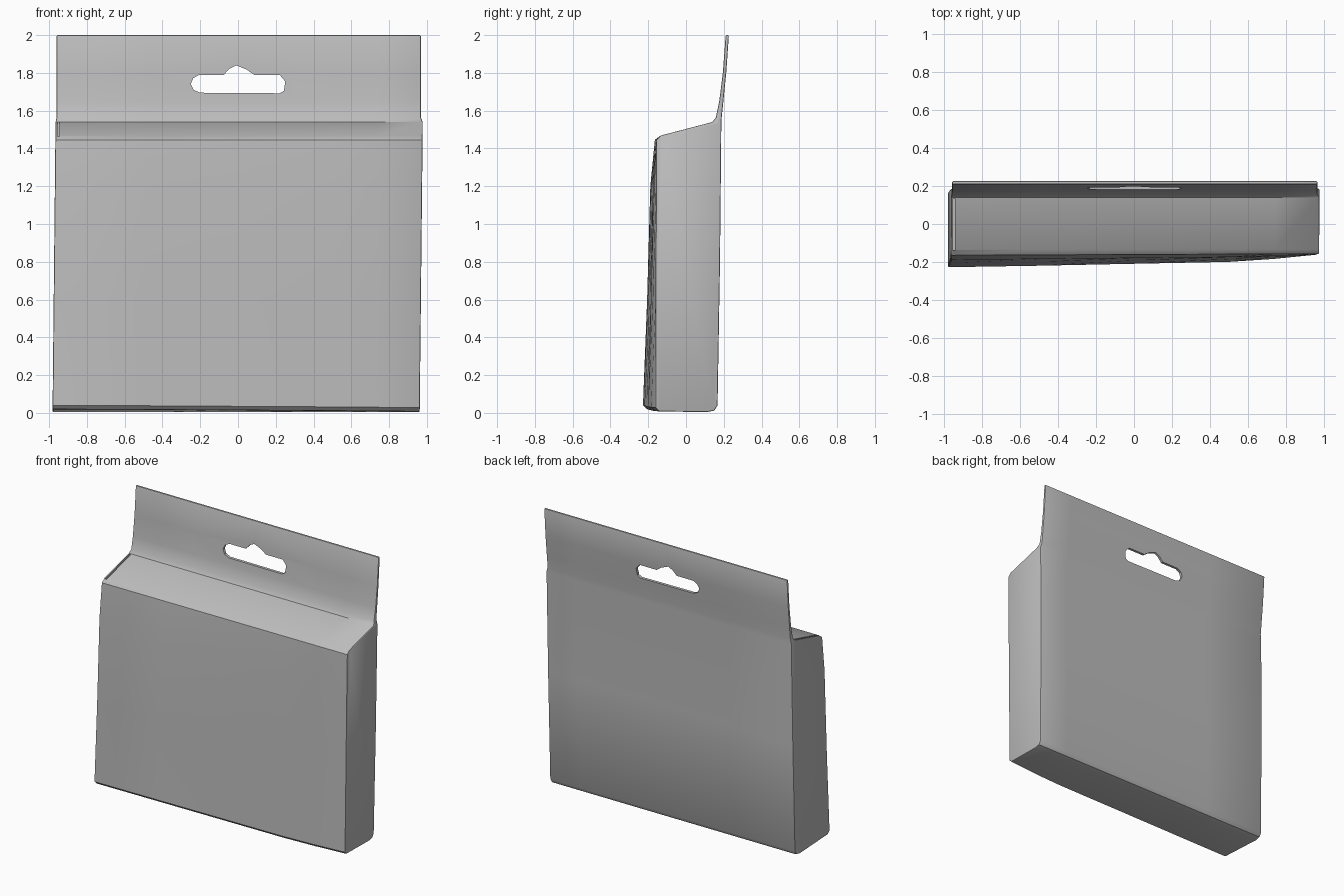
import bpy, bmesh

if "Cube" in bpy.data.objects:
    bpy.data.objects.remove(bpy.data.objects["Cube"])

mat = bpy.data.materials.new("grey card")
mat.diffuse_color = (0.5, 0.5, 0.5, 1)
mat.use_nodes = True
mat.node_tree.nodes["Principled BSDF"].inputs["Base Color"].default_value = mat.diffuse_color


def add_object(name, bm):
    bmesh.ops.recalc_face_normals(bm, faces=bm.faces)
    me = bpy.data.meshes.new(name)
    bm.to_mesh(me)
    bm.free()
    ob = bpy.data.objects.new(name, me)
    bpy.context.collection.objects.link(ob)
    me.materials.append(mat)
    return ob


def lerp(a, b, t):
    return a + (b - a) * t


# Side profile (depth, height) of the carton with its curved hanging tab
fixed = [(-0.135, 1.468), (0.14, 1.54), (0.158, 1.565), (0.176, 1.65),
         (0.195, 1.8), (0.21, 2.0), (0.227, 2.0), (0.213, 1.8), (0.198, 1.65),
         (0.189, 1.565), (0.187, 1.53), (0.18, 0.8), (0.167, 0.04),
         (0.15, 0.012), (0.11, 0.004)]

# Stations along the width: (u, front depth at the base, base height)
stations = [(0, -0.228, 0.02), (0.25, -0.22, 0.018), (0.5, -0.21, 0.015),
            (0.76, -0.2, 0.012), (0.88, -0.185, 0.01), (1, -0.162, 0.008)]


def side_limits(z):
    t = min(z / 1.52, 1)
    left = lerp(-0.982, -0.966, t)
    right = lerp(0.962, 0.978, t)
    if z > 1.55:                       # the tab is slightly narrower
        left, right = -0.96, 0.968
    return left, right


# Carton and tab: loft the profile across the width
bm = bmesh.new()
rings = []
for u, base_y, base_z in stations:
    top_y = -0.165 + 0.008 * u
    front = [(base_y + 0.02, base_z)]
    for z, t in ((base_z + 0.02, 0), (0.6, 0.35), (1.2, 0.62), (1.445, 1)):
        front.append((lerp(base_y, top_y, t), z))
    ring = []
    for y, z in front + fixed:
        a, b = side_limits(z)
        ring.append(bm.verts.new((lerp(a, b, u), y, z)))
    rings.append(ring)
n = len(rings[0])
for r, s in zip(rings, rings[1:]):
    for i in range(n):
        j = (i + 1) % n
        bm.faces.new((r[i], r[j], s[j], s[i]))
for r in (rings[0], rings[-1]):
    # body end cap, then the strips that close the tab edge
    bm.faces.new(r[:7] + r[15:])
    for k in range(4):
        bm.faces.new((r[6 + k], r[7 + k], r[14 - k], r[15 - k]))
carton = add_object("carton_with_tab", bm)

# Soften the folded edges
bev = carton.modifiers.new("soft folds", "BEVEL")
bev.width = 0.007
bev.segments = 2
bev.limit_method = "ANGLE"
bev.angle_limit = 0.9


def cut_prism(name, pts, y0, y1):
    bm = bmesh.new()
    a = [bm.verts.new((x, y0, z)) for x, z in pts]
    b = [bm.verts.new((x, y1, z)) for x, z in pts]
    bm.faces.new(a)
    bm.faces.new(b[::-1])
    for i in range(len(pts)):
        j = (i + 1) % len(pts)
        bm.faces.new((a[i], a[j], b[j], b[i]))
    ob = add_object(name, bm)
    ob.hide_render = True
    mod = carton.modifiers.new(name, "BOOLEAN")
    mod.operation = "DIFFERENCE"
    mod.solver = "EXACT"
    mod.object = ob
    return ob


# Hanger slot through the tab
slot = cut_prism(
    "hanger_slot_cutter",
    [(-0.2, 1.695), (-0.235, 1.71), (-0.25, 1.742), (-0.237, 1.772), (-0.205, 1.79),
     (-0.075, 1.79), (-0.045, 1.822), (-0.01, 1.84), (0.045, 1.818), (0.085, 1.79),
     (0.22, 1.79), (0.25, 1.755), (0.243, 1.705), (0.22, 1.692)], 0.05, 0.4)

# Narrow gap between the top panel and the left side flap
gap = cut_prism(
    "side_flap_gap_cutter",
    [(-0.956, 1.44), (-0.944, 1.44), (-0.944, 1.7), (-0.956, 1.7)], -0.14, 0.135)

# Apply the folds and cuts, drop the cutters, then smooth the card
bpy.context.view_layer.objects.active = carton
carton.select_set(True)
for name in [m.name for m in carton.modifiers]:
    bpy.ops.object.modifier_apply(modifier=name)
for cutter in (slot, gap):
    bpy.data.objects.remove(cutter)
bpy.ops.object.shade_smooth_by_angle(angle=0.6)
